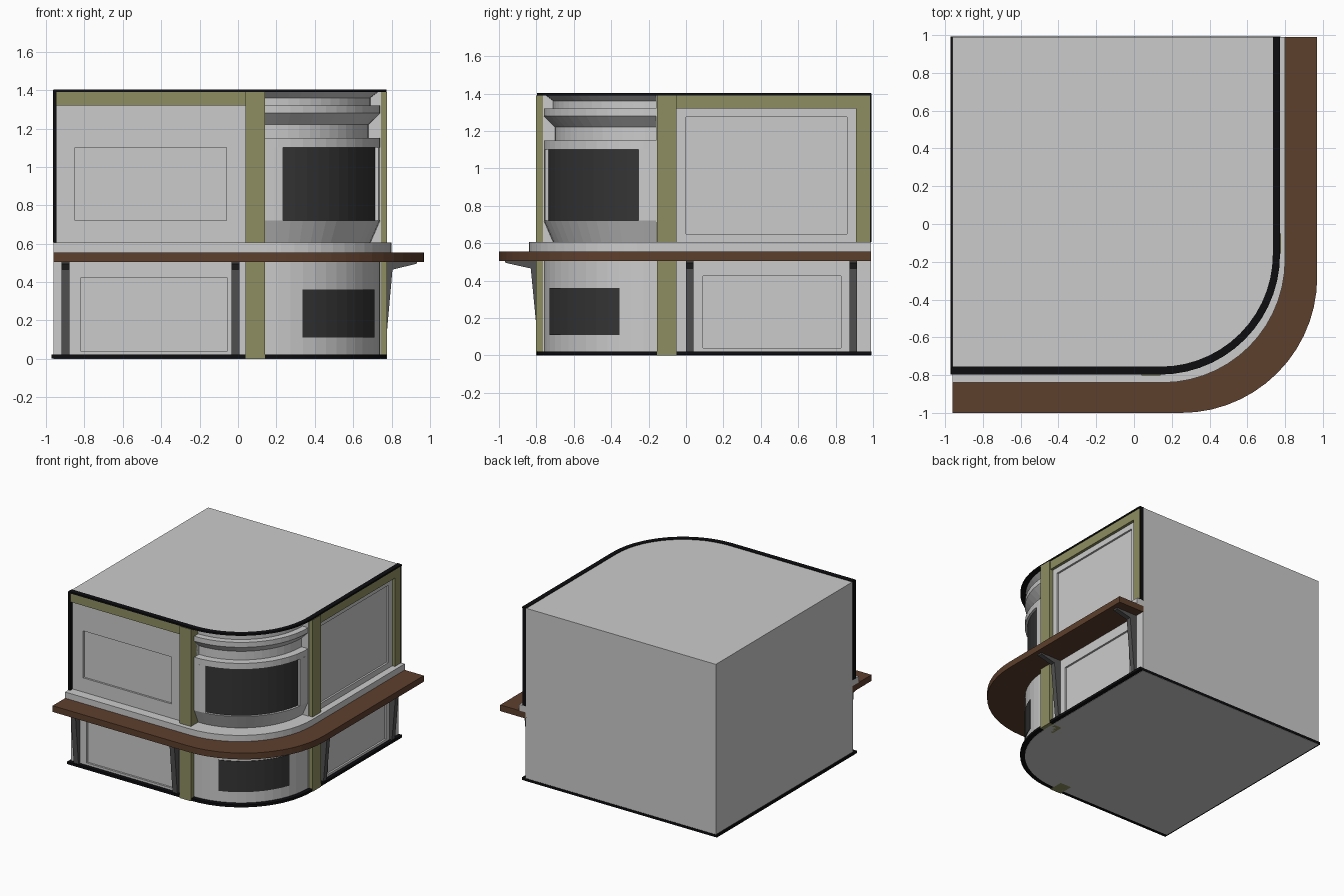
import bpy, bmesh
from math import sin, cos, pi, radians

if "Cube" in bpy.data.objects:
    bpy.data.objects.remove(bpy.data.objects["Cube"])

LEFT, BACK = -0.96, 0.99      # flat rear walls
CX, CY = 0.14, -0.16          # centre of the rounded corner


def material(name, r, g, b):
    m = bpy.data.materials.new(name)
    m.diffuse_color = (r, g, b, 1)
    m.use_nodes = True
    m.node_tree.nodes["Principled BSDF"].inputs["Base Color"].default_value = m.diffuse_color
    return m


OLIVE = material("olive", 0.27, 0.27, 0.12)
BROWN = material("brown", 0.11, 0.05, 0.026)
BLACK = material("black", 0.004, 0.004, 0.005)
GLASS = material("dark_glass", 0.035, 0.035, 0.035)
STEEL = material("dark_grey", 0.085, 0.085, 0.085)


def loft(name, rings, mat=None):
    """Skin a stack of equal-length 3D rings and cap both ends."""
    bm = bmesh.new()
    vs = [[bm.verts.new(p) for p in ring] for ring in rings]
    n = len(vs[0])
    for a, b in zip(vs, vs[1:]):
        for i in range(n):
            j = (i + 1) % n
            bm.faces.new((a[i], a[j], b[j], b[i]))
    bm.faces.new(vs[0][::-1])
    bm.faces.new(vs[-1])
    bmesh.ops.remove_doubles(bm, verts=bm.verts, dist=1e-5)
    bmesh.ops.recalc_face_normals(bm, faces=bm.faces)
    me = bpy.data.meshes.new(name)
    bm.to_mesh(me)
    bm.free()
    ob = bpy.data.objects.new(name, me)
    bpy.context.collection.objects.link(ob)
    if mat:
        me.materials.append(mat)
    return ob


def prism(name, poly, z0, z1, mat=None):
    return loft(name, [[(x, y, z) for x, y in poly] for z in (z0, z1)], mat)


def box(name, x0, x1, y0, y1, z0, z1, mat=None):
    return prism(name, [(x0, y0), (x1, y0), (x1, y1), (x0, y1)], z0, z1, mat)


def arc(cx, cy, r, a0=-90, a1=0, n=14):
    return [(cx + r * cos(radians(a0 + (a1 - a0) * i / n)),
             cy + r * sin(radians(a0 + (a1 - a0) * i / n))) for i in range(n + 1)]


def path(x, y, r, left=LEFT, back=BACK):
    """Open line along the front, round the corner, along the right side."""
    return [(left, y)] + arc(x - r, y + r, r) + [(x, back)]


def band(name, outer, z0, z1, mat=None):
    return prism(name, outer + path(0.735, -0.755, 0.595)[::-1], z0, z1, mat)


def corner_block(name, r0, r1, a0, a1, z0, z1, mat=None):
    n = max(2, round((a1 - a0) / 6.5))
    return prism(name, arc(CX, CY, r1, a0, a1, n) + arc(CX, CY, r0, a0, a1, n)[::-1], z0, z1, mat)


# Main body; the corner radius changes with height
profile = [(0, .60), (.605, .60), (.605, .55), (.72, .60), (.72, .575), (1.1, .575),
           (1.1, .60), (1.15, .60), (1.15, .54), (1.22, .54), (1.28, .60),
           (1.32, .60), (1.32, .55), (1.36, .55), (1.399, .60)]
body = loft("body", [[(x, y, z) for x, y in
                      [(LEFT, BACK), (LEFT, -.765), (CX, -.765)] + arc(CX, CY, r)
                      + [(.745, CY), (.745, BACK)]] for z, r in profile])

# Recessed wall panels
cutters = [box("cut", -.85, -.06, -.85, -.75, .72, 1.10),
           box("cut", -.82, -.055, -.85, -.75, .04, .42),
           box("cut", .73, .85, 0, .86, .65, 1.275),
           box("cut", .73, .85, .09, .83, .04, .425)]
for c in cutters:
    mod = body.modifiers.new("panel", 'BOOLEAN')
    mod.operation, mod.object, mod.solver = 'DIFFERENCE', c, 'EXACT'
    bpy.context.view_layer.objects.active = body
    bpy.ops.object.modifier_apply(modifier=mod.name)
    bpy.data.objects.remove(c)

# Corner windows and the jambs of the upper one
corner_block("upper_window", .55, .582, -81, -9, .72, 1.10, GLASS)
corner_block("lower_window", .56, .604, -71, -19, .11, .36, GLASS)
for a in (-90, -9):
    corner_block("window_jamb", .55, .60, a, a + 9, .72, 1.10)

# Counter and the strip above it
band("counter", path(.97, -1.0, .72), .505, .555, BROWN)
band("counter_back_strip", path(.80, -.84, .65), .555, .605)

# Black plinth and roof edge
prism("plinth", [(-.972, .993), *path(.775, -.797, .635, -.972, .993)], .002, .022, BLACK)
band("roof_edge", path(.773, -.797, .635), 1.39, 1.403, BLACK)
box("left_edge_trim", -.965, -.945, -.797, -.76, .605, 1.40, BLACK)
box("right_edge_trim", .74, .772, .983, .991, .605, 1.40, BLACK)

# Olive pillars and frames
box("front_pillar", .04, .14, -.802, -.68, 0, 1.39, OLIVE)
box("right_pillar", .66, .777, -.155, -.05, 0, 1.39, OLIVE)
box("front_top_frame", -.945, .04, -.793, -.76, 1.32, 1.39, OLIVE)
box("right_top_frame", .74, .768, -.05, .983, 1.32, 1.39, OLIVE)
box("right_end_frame", .74, .768, .91, .983, .605, 1.32, OLIVE)

# Tapered brackets below the counter: (distance from wall, height)
side = [(-.01, .506), (.205, .506), (.2, .495), (.065, .465), (.022, .02), (-.01, .02)]
for x in (-.92, -.035):
    loft("front_bracket", [[(x + t, -.765 - d, z) for d, z in side] for t in (0, .043)], STEEL)
for y in (0, .875):
    loft("right_bracket", [[(.745 + d * .92, y + t, z) for d, z in side] for t in (0, .04)], STEEL)
